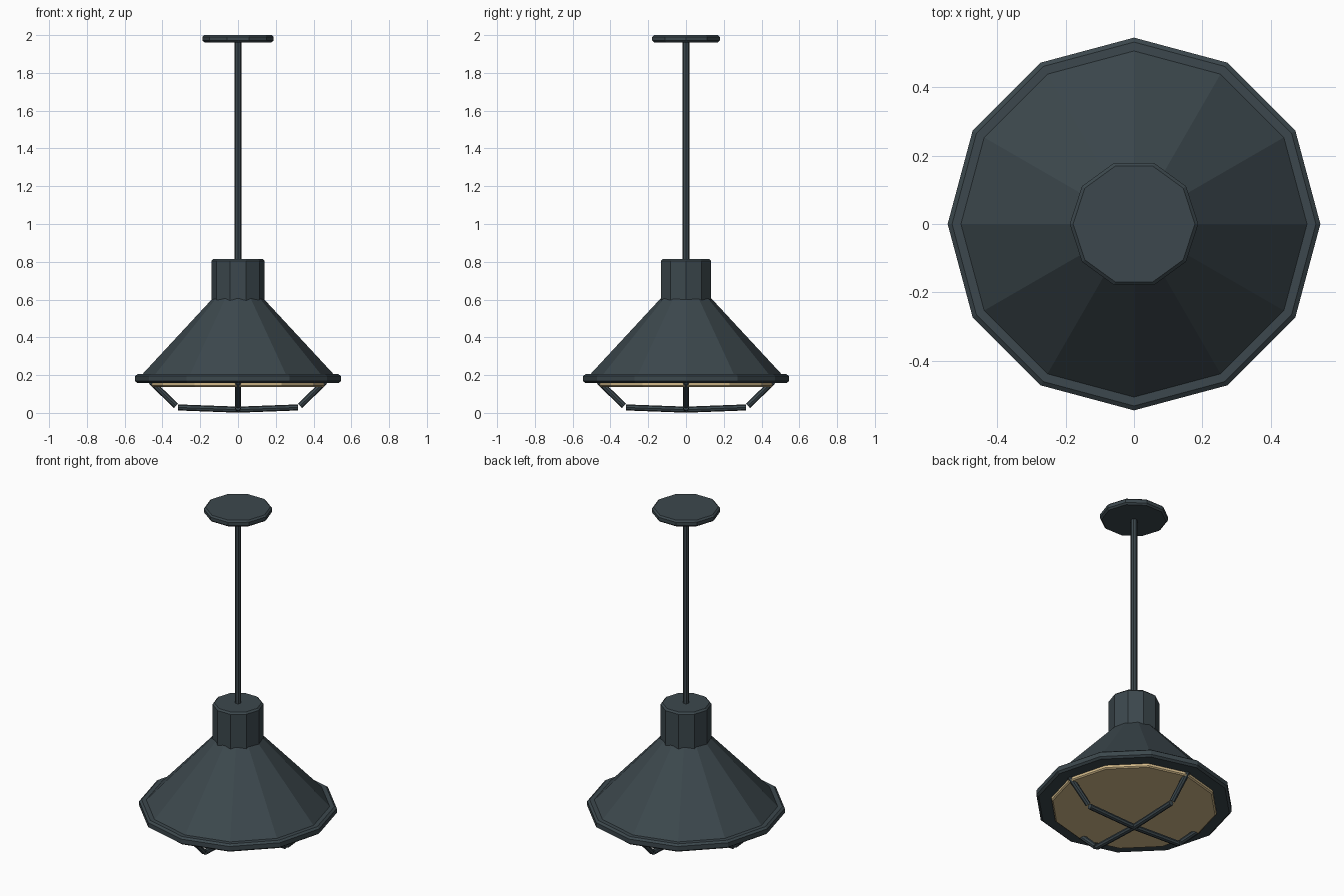
import bpy, bmesh, math
from mathutils import Vector

cube = bpy.data.objects.get("Cube")
if cube:
    bpy.data.objects.remove(cube, do_unlink=True)


def material(name, colour):
    m = bpy.data.materials.new(name)
    m.use_nodes = True
    m.diffuse_color = colour
    m.node_tree.nodes["Principled BSDF"].inputs["Base Color"].default_value = colour
    return m


slate = material("dark slate metal", (0.045, 0.064, 0.074, 1))
glow = material("warm diffuser", (0.66, 0.50, 0.26, 1))


def finish(name, bm, mat):
    bmesh.ops.recalc_face_normals(bm, faces=bm.faces)
    mesh = bpy.data.meshes.new(name)
    bm.to_mesh(mesh)
    bm.free()
    mesh.materials.append(mat)
    obj = bpy.data.objects.new(name, mesh)
    bpy.context.collection.objects.link(obj)
    return obj


def lathe(name, profile, sides, mat):
    """Faceted solid of revolution from (radius, z) points, capped at both ends."""
    bm = bmesh.new()
    rings = [[bm.verts.new((r * math.cos(math.tau * i / sides),
                            r * math.sin(math.tau * i / sides), z))
              for i in range(sides)] for r, z in profile]
    for a, b in zip(rings, rings[1:]):
        for i in range(sides):
            j = (i + 1) % sides
            bm.faces.new((a[i], a[j], b[j], b[i]))
    bm.faces.new(rings[0])
    bm.faces.new(rings[-1])
    return finish(name, bm, mat)


def bar(name, start, end, radius=0.016, sides=8):
    """Straight faceted rod between two points."""
    start, end = Vector(start), Vector(end)
    axis = end - start
    bm = bmesh.new()
    bmesh.ops.create_cone(bm, cap_ends=True, segments=sides, radius1=radius,
                          radius2=radius, depth=axis.length)
    obj = finish(name, bm, slate)
    obj.location = (start + end) / 2
    obj.rotation_euler = axis.to_track_quat('Z', 'Y').to_euler()
    return obj


# Ceiling mount and stem
lathe("ceiling_plate", [(0.178, 1.962), (0.188, 1.971), (0.188, 1.991), (0.178, 2.0)], 10, slate)
bar("stem", (0, 0, 0.8), (0, 0, 1.97), 0.018)

# Collar and conical shade
lathe("collar", [(0.14, 0.59), (0.14, 0.805), (0.13, 0.815)], 10, slate)
lathe("shade", [(0.52, 0.19), (0.135, 0.605)], 12, slate)
lathe("shade_rim", [(0.532, 0.158), (0.545, 0.168), (0.545, 0.195), (0.532, 0.205)], 12, slate)

# Light panel set under the rim
lathe("diffuser", [(0.452, 0.138), (0.46, 0.144), (0.46, 0.17)], 12, glow)

# Crossed wire guard: four identical arms
for k, side in enumerate(("left", "back", "right", "front")):
    c, s = round(math.cos(k * math.pi / 2)), round(math.sin(k * math.pi / 2))
    bar(f"guard_arm_{side}", (0.46 * c, 0.46 * s, 0.165), (0.328 * c, 0.328 * s, 0.037))
    bar(f"guard_bar_{side}", (0.318 * c, 0.318 * s, 0.029), (0, 0, 0.017))
